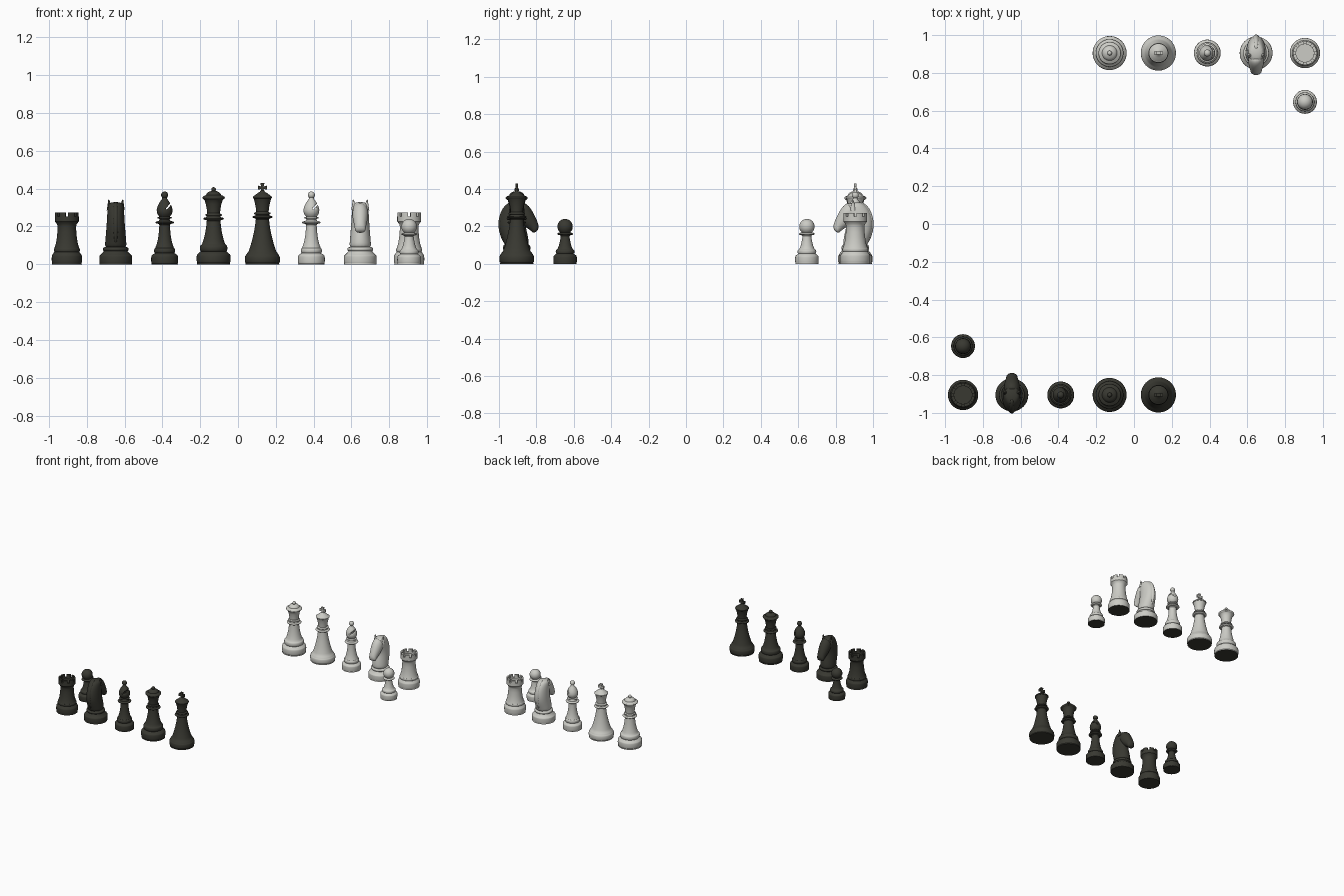
import bpy, bmesh, math
from mathutils import Vector, Matrix

if "Cube" in bpy.data.objects:
    bpy.data.objects.remove(bpy.data.objects["Cube"])


def material(name, rgb):
    m = bpy.data.materials.new(name)
    m.diffuse_color = (*rgb, 1)
    m.use_nodes = True
    m.node_tree.nodes["Principled BSDF"].inputs["Base Color"].default_value = m.diffuse_color
    return m


IVORY = material("ivory", (0.60, 0.60, 0.56))
EBONY = material("ebony", (0.040, 0.040, 0.031))


def finish(bm, name, mat, x, y, turn=0, angle=35):
    """Turn a bmesh into a smooth-shaded, placed object; flat undersides are dark felt."""
    bmesh.ops.recalc_face_normals(bm, faces=bm.faces)
    for f in bm.faces:
        if f.normal.z < -0.9 and f.calc_center_median().z < 0.001:
            f.material_index = 1
    me = bpy.data.meshes.new(name)
    bm.to_mesh(me)
    bm.free()
    me.materials.append(mat)
    me.materials.append(EBONY)
    ob = bpy.data.objects.new(name, me)
    bpy.context.collection.objects.link(ob)
    ob.location = (x, y, 0)
    ob.rotation_euler.z = turn
    bpy.ops.object.select_all(action='DESELECT')
    ob.select_set(True)
    bpy.context.view_layer.objects.active = ob
    bpy.ops.object.shade_smooth_by_angle(angle=math.radians(angle))
    return ob


def bead(r, z, h, bulge):
    """Half-round moulding: radius r at its edges, r + bulge in the middle."""
    return [(r + bulge * math.sin(math.pi * i / 8), z - h / 2 * math.cos(math.pi * i / 8))
            for i in range(9)]


def ball(r, z, start):
    """Ball profile from angle start (above the south pole) up to the top."""
    return [(r * math.sin(a), z - r * math.cos(a))
            for a in (start + (math.pi - start) * i / 12 for i in range(13))]


def lathe(profile, seg=48):
    bm = bmesh.new()
    rings = []
    for r, z in profile:
        if r < 1e-4:
            rings.append([bm.verts.new((0, 0, z))])
        else:
            rings.append([bm.verts.new((r * math.cos(2 * math.pi * k / seg),
                                        r * math.sin(2 * math.pi * k / seg), z))
                          for k in range(seg)])
    for a, b in zip(rings, rings[1:]):
        for k in range(seg):
            n = (k + 1) % seg
            if len(b) == 1:
                bm.faces.new((a[k], a[n], b[0]))
            else:
                bm.faces.new((a[k], a[n], b[n], b[k]))
    bm.faces.new(rings[0][::-1])
    return bm


def loft(bm, sections, seg=16):
    """Elliptical sections in the side plane: (back f,z), (front f,z), half width."""
    rings = []
    for b, f, w in sections:
        b, f = Vector((0, *b)), Vector((0, *f))
        c, h = (b + f) / 2, (f - b) / 2
        rings.append([bm.verts.new(c + h * math.cos(t) + Vector((w * math.sin(t), 0, 0)))
                      for t in (2 * math.pi * k / seg for k in range(seg))])
    for p, q in zip(rings, rings[1:]):
        for k in range(seg):
            n = (k + 1) % seg
            bm.faces.new((p[k], p[n], q[n], q[k]))
    bm.faces.new(rings[0][::-1])
    bm.faces.new(rings[-1])


def prism(bm, outline, to3d, d0, d1):
    """Extrude a 2D outline between depths d0 and d1."""
    a = [bm.verts.new(to3d(p, d0)) for p in outline]
    b = [bm.verts.new(to3d(p, d1)) for p in outline]
    bm.faces.new(a)
    bm.faces.new(b[::-1])
    for i in range(len(a)):
        j = (i + 1) % len(a)
        bm.faces.new((a[i], b[i], b[j], a[j]))


def pawn(tag, mat, x, y, turn):
    p = [(.062, 0)] + bead(.061, .024, .036, .002) + [(.056, .047), (.050, .052)]
    p += bead(.046, .064, .02, .004) + [(.040, .08), (.034, .095), (.029, .115), (.025, .135), (.024, .148)]
    p += bead(.028, .160, .014, .014) + [(.02, .17)] + ball(.041, .199, .55)
    finish(lathe(p), tag + "_pawn", mat, x, y, turn)


def rook(tag, mat, x, y, turn):
    p = [(.079, 0)] + bead(.078, .028, .04, .002) + [(.074, .054), (.069, .062)]
    p += bead(.066, .075, .018, .003) + [(.064, .09), (.058, .11), (.053, .14), (.050, .17), (.049, .20),
                                         (.052, .212), (.058, .22), (.063, .226), (.063, .252),
                                         (.047, .252), (.047, .238), (0, .238)]
    bm = lathe(p)
    # battlements around the rim
    for k in range(8):
        mid, half = math.pi / 4 * (k + .5), math.radians(16)
        arc = [mid - half + 2 * half * i / 5 for i in range(6)]
        outline = [(.063, a) for a in arc] + [(.047, a) for a in arc[::-1]]
        prism(bm, outline, lambda q, d: (q[0] * math.cos(q[1]), q[0] * math.sin(q[1]), d), .25, .273)
    finish(bm, tag + "_rook", mat, x, y, turn)


def bishop(tag, mat, x, y, turn):
    p = [(.070, 0)] + bead(.069, .025, .04, .002) + [(.065, .05), (.057, .056)]
    p += bead(.05, .072, .026, .006) + [(.048, .09), (.044, .10), (.037, .125), (.032, .155), (.029, .185), (.028, .208)]
    p += bead(.032, .221, .014, .018) + [(.03, .231), (.027, .238)] + bead(.029, .246, .01, .01)
    p += [(.028, .253), (.036, .262), (.041, .275), (.042, .288), (.038, .305),
          (.030, .322), (.020, .337), (.013, .346)] + ball(.0185, .3665, .75)
    ob = finish(lathe(p), tag + "_bishop", mat, x, y)
    # slanted slit in the mitre
    bm = bmesh.new()
    bmesh.ops.create_cube(bm, size=1, matrix=Matrix.Translation((.032, 0, .318))
                          @ Matrix.Rotation(math.radians(-48), 4, 'Y')
                          @ Matrix.Diagonal((.07, .14, .008, 1)))
    cutter = finish(bm, "slit_cutter", mat, x, y)
    cutter.hide_render = True
    mod = ob.modifiers.new("slit", 'BOOLEAN')
    mod.operation, mod.solver, mod.object = 'DIFFERENCE', 'EXACT', cutter
    bpy.ops.object.select_all(action='DESELECT')
    bpy.context.view_layer.objects.active = ob
    ob.select_set(True)
    bpy.ops.object.modifier_apply(modifier=mod.name)
    bpy.data.objects.remove(cutter)


def queen(tag, mat, x, y, turn):
    p = [(.088, 0)] + bead(.086, .03, .045, .004) + [(.08, .058), (.072, .066)]
    p += bead(.066, .085, .034, .007) + [(.062, .106), (.056, .12), (.048, .15), (.042, .18), (.038, .21), (.036, .23)]
    p += bead(.04, .241, .014, .014) + [(.037, .252)] + bead(.036, .261, .012, .008)
    p += [(.034, .27), (.036, .29), (.041, .318), (.048, .34)] + bead(.054, .352, .014, .005)
    p += [(.050, .362), (.040, .366), (.038, .372), (.028, .382), (.012, .388)] + ball(.0125, .395, .9)
    finish(lathe(p), tag + "_queen", mat, x, y, turn)


def king(tag, mat, x, y, turn):
    p = [(.09, 0)] + bead(.088, .026, .04, .005) + [(.086, .05), (.08, .06), (.074, .066), (.069, .08), (.062, .10),
                                                   (.054, .13), (.047, .16), (.041, .19), (.037, .22), (.035, .238)]
    p += bead(.038, .25, .014, .015) + [(.036, .26)] + bead(.036, .269, .012, .008)
    p += [(.033, .278), (.035, .30), (.040, .325), (.046, .347)] + bead(.047, .354, .01, .004)
    p += [(.045, .361), (.036, .368), (.026, .376), (.014, .383), (.009, .39), (0, .391)]
    bm = lathe(p)
    # flared cross on top
    for k in range(4):
        c, s = math.cos(k * math.pi / 2), math.sin(k * math.pi / 2)
        arm = [(-.005, 0), (.005, 0), (.011, .024), (-.011, .024)]
        prism(bm, arm, lambda q, d: (q[0] * c - q[1] * s, d, .405 + q[0] * s + q[1] * c), -.007, .007)
    finish(bm, tag + "_king", mat, x, y, turn)


def knight(tag, mat, x, y, turn):
    p = [(.086, 0)] + bead(.085, .026, .04, .002) + [(.08, .05), (.07, .06), (.064, .068)]
    p += bead(.062, .08, .018, .006) + [(.055, .092), (0, .093)]
    finish(lathe(p), tag + "_knight_base", mat, x, y, turn)
    # neck, head and mane as smooth lofts along the side profile
    bm = bmesh.new()
    loft(bm, [((-.060, .08), (.062, .08), .058), ((-.068, .11), (.068, .11), .058),
              ((-.088, .16), (.058, .165), .053), ((-.097, .21), (.045, .215), .049),
              ((-.088, .265), (.058, .26), .046), ((-.066, .305), (.058, .30), .044),
              ((-.035, .332), (.035, .328), .036)])
    loft(bm, [((-.02, .27), (.03, .335), .036), ((.0, .235), (.068, .312), .044),
              ((.03, .205), (.094, .265), .040), ((.065, .185), (.112, .225), .031),
              ((.080, .172), (.119, .20), .030), ((.088, .163), (.112, .175), .023)])
    loft(bm, [((-.070, .10), (-.03, .10), .008), ((-.094, .16), (-.05, .165), .016),
              ((-.103, .21), (-.06, .21), .018), ((-.094, .265), (-.05, .255), .018),
              ((-.070, .312), (-.03, .295), .016), ((-.025, .340), (-.01, .31), .012)], 8)
    head = finish(bm, tag + "_knight_head", mat, x, y, turn, 180)
    head.modifiers.new("smooth", 'SUBSURF').levels = 2
    head.modifiers["smooth"].render_levels = 2
    # ears
    bm = bmesh.new()
    for s in (-1, 1):
        bmesh.ops.create_cone(bm, cap_ends=True, segments=16, radius1=.017, radius2=.002, depth=.055,
                              matrix=Matrix.Translation((s * .034, .012, .315))
                              @ Matrix.Rotation(s * .12, 4, 'Y'))
    finish(bm, tag + "_knight_ears", mat, x, y, turn)


# lay out both sides: ebony faces +y, ivory faces -y
for tag, mat, s, turn in (("ebony", EBONY, -1, 0), ("ivory", IVORY, 1, math.pi)):
    y = s * .905
    rook(tag, mat, s * .905, y, turn)
    knight(tag, mat, s * .6465, y, turn)
    bishop(tag, mat, s * .388, y, turn)
    queen(tag, mat, -.129, y, turn)
    king(tag, mat, .129, y, turn)
    pawn(tag, mat, s * .905, s * .6465, turn)
